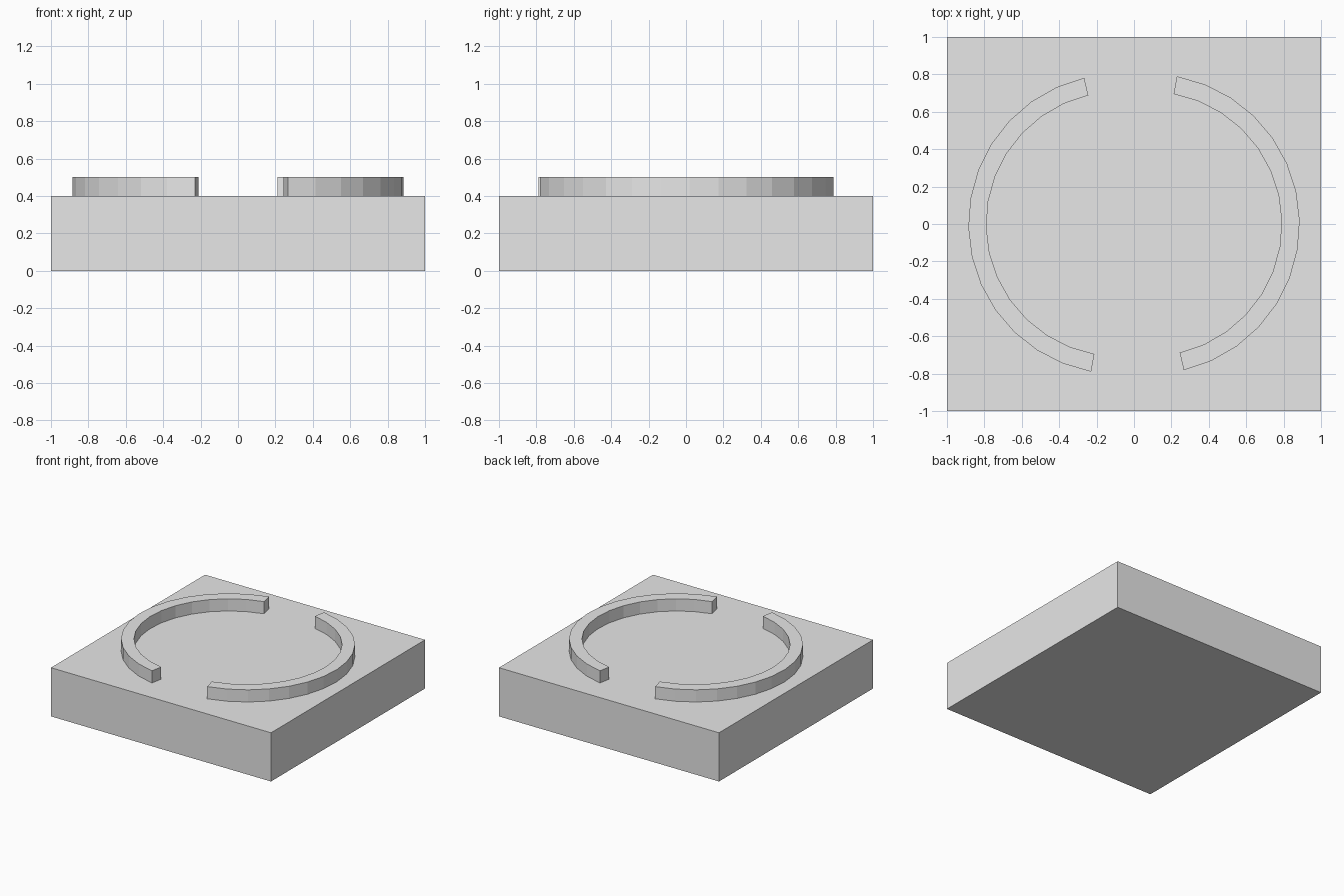
import bpy
import bmesh
from math import cos, sin, radians, pi

cube = bpy.data.objects.get("Cube")
if cube:
    bpy.data.objects.remove(cube, do_unlink=True)

# One plain grey for everything
GREY = (0.8, 0.8, 0.8, 1.0)
grey = bpy.data.materials.new("light_grey")
grey.use_nodes = True
grey.diffuse_color = GREY
grey.node_tree.nodes["Principled BSDF"].inputs["Base Color"].default_value = GREY


def add_object(name, bm):
    bmesh.ops.recalc_face_normals(bm, faces=bm.faces[:])
    mesh = bpy.data.meshes.new(name)
    bm.to_mesh(mesh)
    bm.free()
    mesh.materials.append(grey)
    obj = bpy.data.objects.new(name, mesh)
    bpy.context.collection.objects.link(obj)
    return obj


def box(name, size, center):
    bm = bmesh.new()
    bmesh.ops.create_cube(bm, size=1)
    bmesh.ops.scale(bm, vec=size, verts=bm.verts)
    bmesh.ops.translate(bm, vec=center, verts=bm.verts)
    return add_object(name, bm)


def arc_wall(name, turn, offset=0.083, inner=0.707, outer=0.803,
             start=-76.8, end=79.5, segments=14, bottom=0.4, height=0.1):
    """Curved strip extruded upward, then turned about the z axis."""
    bm = bmesh.new()
    angles = [radians(start + (end - start) * i / segments)
              for i in range(segments + 1)]
    rows = [[bm.verts.new((offset + r * cos(a), r * sin(a), bottom))
             for r in (inner, outer)] for a in angles]
    for (a, b), (c, d) in zip(rows, rows[1:]):
        bm.faces.new((a, b, d, c))
    raised = bmesh.ops.extrude_face_region(bm, geom=bm.faces[:])
    top = [v for v in raised["geom"] if isinstance(v, bmesh.types.BMVert)]
    bmesh.ops.translate(bm, vec=(0, 0, height), verts=top)
    obj = add_object(name, bm)
    obj.rotation_euler.z = turn
    return obj


# Square slab with two facing curved walls on top
box("base_slab", (2, 2, 0.4), (0, 0, 0.2))
arc_wall("left_arc_wall", 0)
arc_wall("right_arc_wall", pi)
